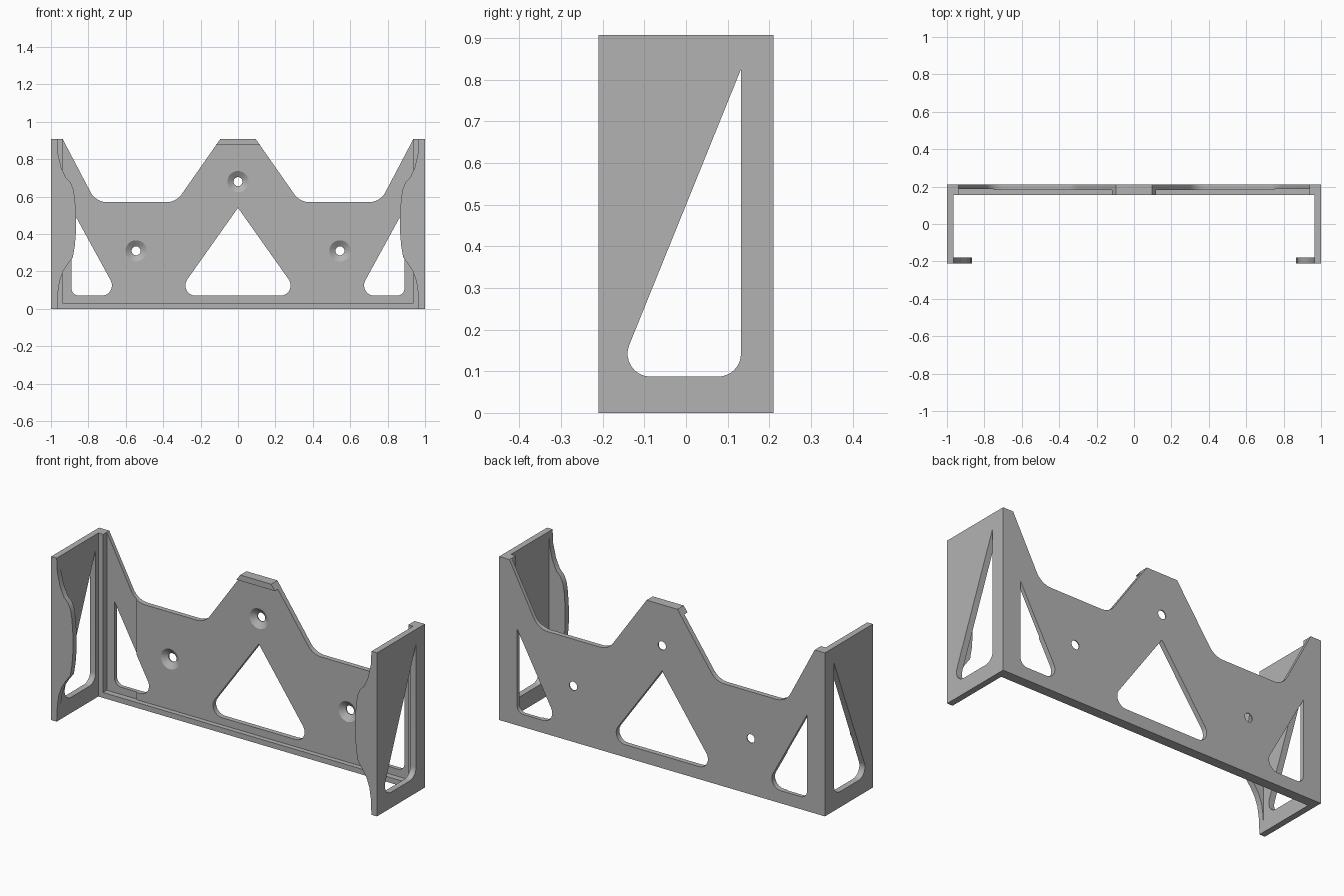
import bpy
import bmesh
import math
from mathutils import Vector

cube = bpy.data.objects.get("Cube")
if cube:
    bpy.data.objects.remove(cube, do_unlink=True)

grey = bpy.data.materials.new("plain grey")
grey.use_nodes = True
GREY = (0.45, 0.45, 0.45, 1)
grey.diffuse_color = GREY
grey.node_tree.nodes["Principled BSDF"].inputs["Base Color"].default_value = GREY

TOP = 0.907      # overall height
BACK = 0.21      # rear face
FRONT = 0.155    # front of the raised rim
FACE = 0.182     # front of the back plate
RIM = 0.937      # inner edge of the corner posts
WALL = 0.966     # inner face of the side walls


def rounded(corners, steps=8):
    """Turn (u, v, radius) corners into a filleted outline."""
    out = []
    for i, (u, v, r) in enumerate(corners):
        p = Vector((u, v))
        if not r:
            out.append(p)
            continue
        a = (Vector(corners[i - 1][:2]) - p).normalized()
        b = (Vector(corners[(i + 1) % len(corners)][:2]) - p).normalized()
        half = a.angle(b) / 2
        centre = p + (a + b).normalized() * (r / math.sin(half))
        start = p + a * (r / math.tan(half)) - centre
        end = p + b * (r / math.tan(half)) - centre
        sweep = start.angle_signed(end)
        for k in range(steps + 1):
            t = -sweep * k / steps
            c, s = math.cos(t), math.sin(t)
            out.append(centre + Vector((c * start.x - s * start.y, s * start.x + c * start.y)))
    return out


def prism(name, outline, lo, hi, axis="y"):
    """Extrude an outline along y (outline in x, z) or x (outline in y, z)."""
    bm = bmesh.new()
    place = (lambda p, d: (p[0], d, p[1])) if axis == "y" else (lambda p, d: (d, p[0], p[1]))
    face = bm.faces.new([bm.verts.new(place(p, lo)) for p in outline])
    grown = bmesh.ops.extrude_face_region(bm, geom=[face])["geom"]
    shift = (0, hi - lo, 0) if axis == "y" else (hi - lo, 0, 0)
    bmesh.ops.translate(bm, vec=shift, verts=[g for g in grown if isinstance(g, bmesh.types.BMVert)])
    bmesh.ops.recalc_face_normals(bm, faces=bm.faces)
    return finish(name, bm)


def finish(name, bm):
    mesh = bpy.data.meshes.new(name)
    bm.to_mesh(mesh)
    bm.free()
    mesh.materials.append(grey)
    obj = bpy.data.objects.new(name, mesh)
    bpy.context.collection.objects.link(obj)
    return obj


def box(name, x0, x1, y0, y1, z0, z1):
    return prism(name, [(x0, z0), (x1, z0), (x1, z1), (x0, z1)], y0, y1)


def cone(x, z, r_front, r_back, y0, y1):
    """Cutter whose radius runs from r_front at y0 to r_back at y1."""
    bm = bmesh.new()
    rings = []
    for r, y in ((r_front, y0), (r_back, y1)):
        angles = [math.tau * k / 32 for k in range(32)]
        rings.append([bm.verts.new((x + r * math.cos(a), y, z + r * math.sin(a))) for a in angles])
        bm.faces.new(rings[-1])
    for k in range(32):
        j = (k + 1) % 32
        bm.faces.new((rings[0][k], rings[0][j], rings[1][j], rings[1][k]))
    bmesh.ops.recalc_face_normals(bm, faces=bm.faces)
    return finish("cutter", bm)


def select(obj):
    bpy.ops.object.select_all(action="DESELECT")
    obj.select_set(True)
    bpy.context.view_layer.objects.active = obj


def cut(obj, cutters):
    for cutter in cutters:
        cutter.hide_render = True
        select(obj)
        mod = obj.modifiers.new("cut", "BOOLEAN")
        mod.operation = "DIFFERENCE"
        mod.solver = "EXACT"
        mod.object = cutter
        bpy.ops.object.modifier_apply(modifier=mod.name)
        bpy.data.objects.remove(cutter, do_unlink=True)


def smooth(obj):
    select(obj)
    bpy.ops.object.shade_smooth_by_angle(angle=math.radians(25))


def mirrored(corners):
    return [(-u, v, r) for u, v, r in reversed(corners)]


# Back plate with a central peak and rising ends
half = [(RIM, 0.03, 0), (RIM, TOP, 0), (0.76, 0.57, 0.1), (0.331, 0.57, 0.1), (0.095, TOP, 0)]
plate = prism("back_plate", rounded(half + mirrored(half)), FACE, BACK)

# Triangular windows, thinned ends and countersunk screw holes
cutters = [prism("cutter", rounded([(-0.333, 0.07, 0.055), (0.333, 0.07, 0.055), (0, 0.54, 0)]), 0, 0.4)]
window = [(0.636, 0.07, 0.055), (0.89, 0.07, 0.04), (0.89, 0.535, 0)]
for side in (window, mirrored(window)):
    cutters.append(prism("cutter", rounded(side), 0, 0.4))
for s in (-1, 1):
    x0, x1 = sorted((s * 0.75, s * 0.99))
    cutters.append(box("cutter", x0, x1, 0.1, 0.188, 0, 1))
for x, z in ((0, 0.68), (-0.545, 0.31), (0.545, 0.31)):
    cutters.append(cone(x, z, 0.024, 0.024, 0.1, 0.3))
    cutters.append(cone(x, z, 0.058, 0.022, FACE - 0.001, 0.206))
cut(plate, cutters)
smooth(plate)

# Rim along the bottom and stop tab on the peak
box("bottom_rail", -WALL, WALL, FRONT, BACK, 0, 0.03)
prism("top_tab", [(-0.118, 0.875), (0.118, 0.875), (0.095, TOP), (-0.095, TOP)], FRONT, FACE)

# Inner edge of the front lip, from top to bottom
lip_edge = [(0.962, 0.83), (0.945, 0.755), (0.92, 0.7), (0.895, 0.675), (0.88, 0.64), (0.872, 0.59),
            (0.866, 0.5), (0.866, 0.42), (0.872, 0.34), (0.883, 0.275), (0.91, 0.24),
            (0.935, 0.2), (0.953, 0.15), (0.962, 0.09)]

for s, side in ((-1, "right"), (1, "left")):
    # Side wall with a tall triangular window
    lo, hi = sorted((s * WALL, s))
    wall = prism(side + "_wall", [(-BACK, 0), (BACK, 0), (BACK, TOP), (-BACK, TOP)], lo, hi, "x")
    opening = rounded([(-0.167, 0.087, 0.055), (0.132, 0.087, 0.055), (0.132, 0.825, 0)])
    cut(wall, [prism("cutter", opening, lo - 0.1, hi + 0.1, "x")])
    smooth(wall)
    # Corner post
    lo, hi = sorted((s * RIM, s * WALL))
    box(side + "_post", lo, hi, FRONT, BACK, 0.03, TOP)
    # Curved front lip
    outline = [(WALL, TOP)] + lip_edge + [(WALL, 0)]
    smooth(prism(side + "_lip", [(s * x, z) for x, z in outline], -BACK, -0.178))
